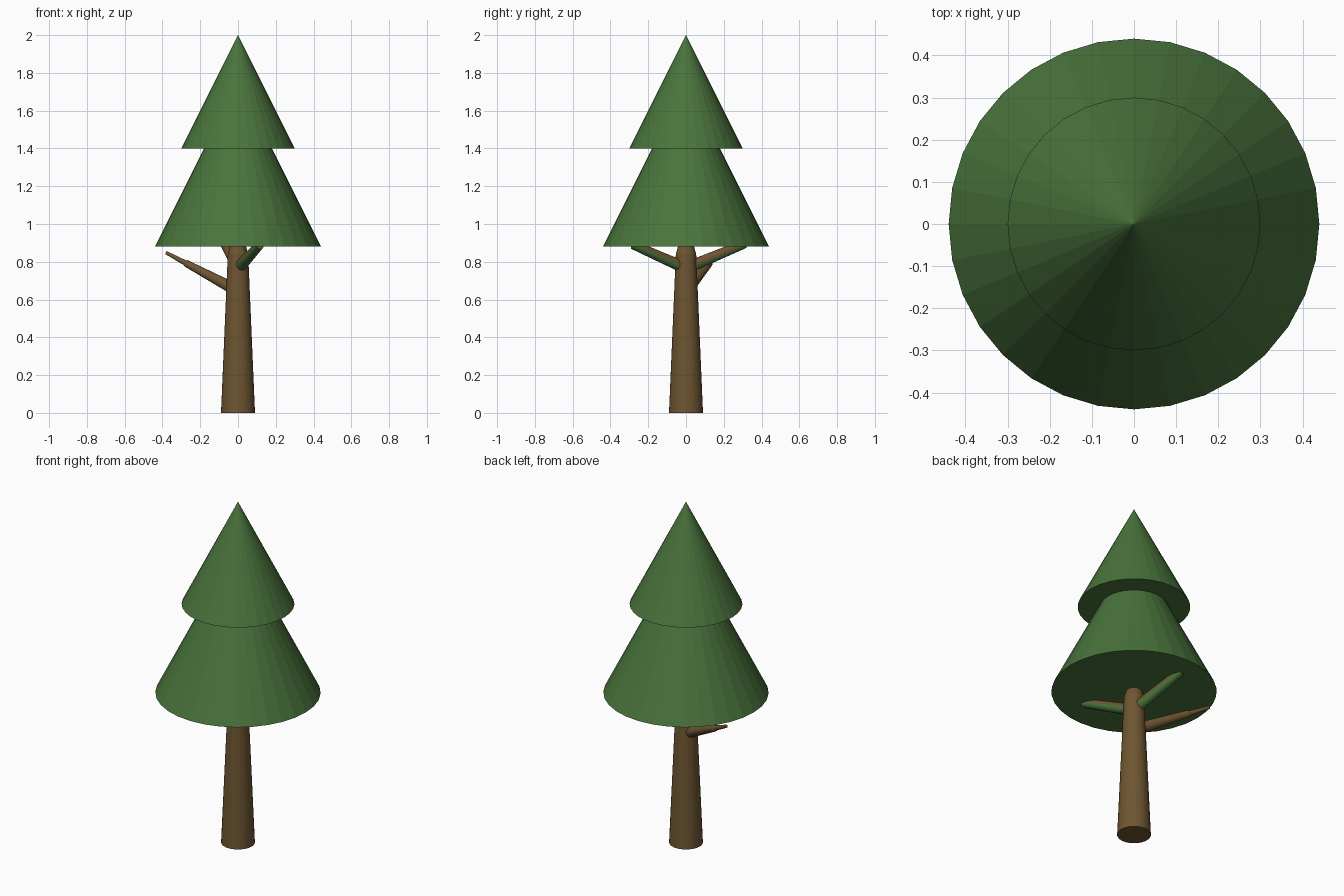
import bpy, bmesh, math
from mathutils import Vector

if "Cube" in bpy.data.objects:
    bpy.data.objects.remove(bpy.data.objects["Cube"])


def material(name, rgb):
    m = bpy.data.materials.new(name)
    m.diffuse_color = (*rgb, 1.0)
    m.use_nodes = True
    m.node_tree.nodes["Principled BSDF"].inputs["Base Color"].default_value = m.diffuse_color
    return m


GREEN = material("needle green", (0.067, 0.175, 0.045))
BROWN = material("bark brown", (0.155, 0.092, 0.031))


def lathe(name, profile, sides, mats, start=(0, 0, 0), direction=(0, 0, 1), under=False):
    """Closed solid of revolution from (radius, distance) points along an axis."""
    bm = bmesh.new()
    rings = []
    for r, d in profile:
        if r == 0:
            rings.append([bm.verts.new((0, 0, d))])
        else:
            rings.append([bm.verts.new((r * math.cos(2 * math.pi * i / sides),
                                        r * math.sin(2 * math.pi * i / sides), d))
                          for i in range(sides)])
    for a, b in zip(rings, rings[1:]):
        for i in range(sides):
            j = (i + 1) % sides
            if len(b) == 1:
                bm.faces.new((a[i], a[j], b[0]))
            else:
                bm.faces.new((a[i], a[j], b[j], b[i]))
    bm.faces.new(rings[0][::-1])
    if len(rings[-1]) > 1:
        bm.faces.new(rings[-1])
    rot = Vector((0, 0, 1)).rotation_difference(Vector(direction)).to_matrix().to_4x4()
    bm.transform(rot)
    bmesh.ops.translate(bm, verts=bm.verts, vec=start)
    bm.normal_update()
    if under:  # downward faces take the second colour
        for f in bm.faces:
            f.material_index = int(f.normal.z < -0.15)
    me = bpy.data.meshes.new(name)
    bm.to_mesh(me)
    bm.free()
    for m in mats:
        me.materials.append(m)
    ob = bpy.data.objects.new(name, me)
    bpy.context.collection.objects.link(ob)
    return ob


# Foliage tiers
lathe("lower_foliage", [(0.44, 0.88), (0, 1.76)], 32, [GREEN])
lathe("upper_foliage", [(0.30, 1.40), (0, 2.00)], 32, [GREEN])

# Tapered trunk with a rounded top
lathe("trunk", [(0.09, 0), (0.054, 0.84), (0.043, 0.88), (0.025, 0.905), (0, 0.915)], 32, [BROWN])


def branch(name, start, end, profile, mats, under=False):
    s, e = Vector(start), Vector(end)
    length = (e - s).length
    lathe(name, [(r, t * length) for r, t in profile], 16, mats, s, e - s, under)


# Bare branch on the left, with a thinner twig end
branch("bare_branch", (0, 0, 0.645), (-0.38, 0.17, 0.848),
       [(0.033, 0), (0.019, 0.72), (0.014, 0.74), (0.009, 1)], [BROWN])

# Two branches reaching into the foliage, green underneath
limb = [(0.032, 0), (0.024, 1)]
branch("front_branch", (0.005, -0.01, 0.77), (0.115, -0.28, 0.89), limb, [BROWN, GREEN], True)
branch("back_branch", (0, 0.01, 0.77), (-0.07, 0.31, 0.895), limb, [BROWN, GREEN], True)
